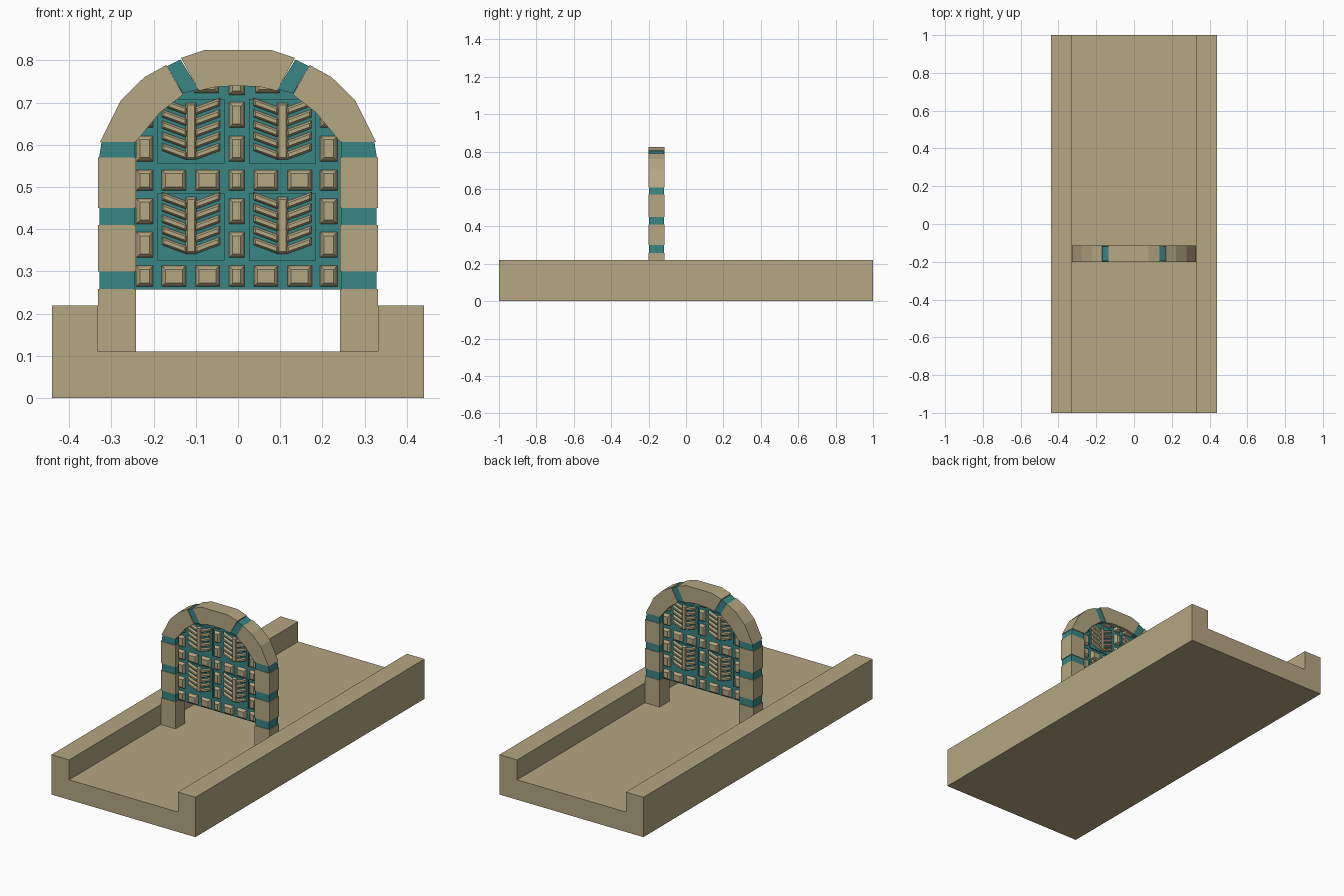
import bpy, bmesh

if "Cube" in bpy.data.objects:
    bpy.data.objects.remove(bpy.data.objects["Cube"])

Y0, Y1 = -0.2, -0.115          # front and back of the gate arch
YC = (Y0 + Y1) / 2
PX = -0.003                    # centre line of the gate ornament


def material(name, rgb):
    m = bpy.data.materials.new(name)
    m.diffuse_color = (*rgb, 1)
    m.use_nodes = True
    m.node_tree.nodes["Principled BSDF"].inputs["Base Color"].default_value = m.diffuse_color
    return m


STONE = material("sandstone", (0.46, 0.385, 0.225))
TEAL = material("teal", (0.04, 0.24, 0.23))


def finish(bm, name, mat):
    bmesh.ops.recalc_face_normals(bm, faces=bm.faces)
    me = bpy.data.meshes.new(name)
    bm.to_mesh(me)
    bm.free()
    me.materials.append(mat)
    ob = bpy.data.objects.new(name, me)
    bpy.context.collection.objects.link(ob)
    return ob


def prism(name, pts, y0, y1, mat):
    """Extrude an x/z outline along y."""
    bm = bmesh.new()
    face = bm.faces.new([bm.verts.new((x, y0, z)) for x, z in pts])
    ext = bmesh.ops.extrude_face_region(bm, geom=[face])["geom"]
    for v in ext:
        if isinstance(v, bmesh.types.BMVert):
            v.co.y = y1
    return finish(bm, name, mat)


def mirrored(name, pts, mat, inset=0.0):
    for side, s in (("right", 1), ("left", -1)):
        prism(f"{name}_{side}", [(s * x, z) for x, z in pts], Y0 + inset, Y1 - inset, mat)


def rect(x0, x1, z0, z1):
    return [(x0, z0), (x1, z0), (x1, z1), (x0, z1)]


def stud(bm, cx, cz, w, h, steps, slope=0.0):
    """Chamfered stud on both faces of the door; steps = (inset, height)."""
    for d in (-1, 1):
        rings = []
        for inset, out in steps:
            hw, hh = w / 2 - inset, h / 2 - inset
            rings.append([bm.verts.new((cx + a * hw, YC + d * out, cz + b * hh + slope * a * hw))
                          for a, b in ((-1, -1), (1, -1), (1, 1), (-1, 1))])
        for lo, hi in zip(rings, rings[1:]):
            for i in range(4):
                j = (i + 1) % 4
                bm.faces.new((lo[i], lo[j], hi[j], hi[i]))
        bm.faces.new(rings[-1])


# Channel-shaped road base
prism("channel_base", [(-.44, 0), (.44, 0), (.44, .22), (.332, .22), (.332, .11),
                       (-.332, .11), (-.332, .22), (-.44, .22)], -1, 1, STONE)

# Pillar blocks and the teal joints between them
for i, (z0, z1) in enumerate(((.11, .258), (.30, .41), (.45, .57))):
    mirrored(f"pillar_block_{i}", rect(.242, .332, z0, z1), STONE)
for i, (z0, z1) in enumerate(((.258, .30), (.41, .45))):
    mirrored(f"pillar_joint_{i}", rect(.245, .328, z0, z1), TEAL, .003)
mirrored("springer_joint", [(.245, .57), (.329, .57), (.323, .607), (.245, .607)], TEAL, .003)

# Curved arch stones, crown joints and keystone
mirrored("arch_stone", [(.242, .607), (.327, .607), (.277, .706), (.222, .76),
                        (.17, .789), (.13, .719), (.185, .676)], STONE)
mirrored("crown_joint", [(.131, .722), (.168, .786), (.136, .802), (.093, .731)], TEAL, .003)
crown = [(.092, .728), (.135, .806), (.078, .825)]
prism("keystone", crown + [(-x, z) for x, z in reversed(crown)] +
      [(-.054, .737), (0, .74), (.054, .737)], Y0, Y1, STONE)

# Door slab, its edges buried in the arch
top = [(.246, .257), (.246, .62), (.2, .70), (.13, .75)]
prism("door_slab", top + [(-x, z) for x, z in reversed(top)], YC - .012, YC + .012, TEAL)

# Raised square panels with herringbone ornament
BAR = ((0, .017), (.003, .026), (.005, .028))
for px, side in ((PX + .1085, "right"), (PX - .1085, "left")):
    for z0, row in ((.333, "lower"), (.556, "upper")):
        prism(f"door_panel_{row}_{side}", rect(px - .079, px + .079, z0 - .007 * (row == "lower") + .0,
              z0 + .152), YC - .017, YC + .017, TEAL)
        bm = bmesh.new()
        stud(bm, px, z0 + .076, .026, .134, BAR)
        for s in (-1, 1):
            for k in range(5):
                stud(bm, px + s * .039, z0 + .0285 + k * .0265, .06, .019, BAR, s * .37)
        finish(bm, f"herringbone_{row}_{side}", STONE)

# Rows and columns of chamfered studs
BLOCK = ((0, .011), (.004, .024), (.009, .029))
bm = bmesh.new()
for z in (.289, .516):
    for x, w in ((0, .037), (.069, .058), (.149, .058), (.218, .041)):
        for s in ((-1, 1) if x else (1,)):
            stud(bm, PX + s * x, z, w, .05, BLOCK)
for x, w in ((-.218, .041), (0, .037), (.218, .041)):
    for z in (.363, .443, .591, .671):
        stud(bm, PX + x, z, w, .061, BLOCK)
stud(bm, PX, .735, .037, .034, BLOCK)
for x in (-.075, .07):
    stud(bm, x, .736, .058, .028, BLOCK)
finish(bm, "door_studs", STONE)
